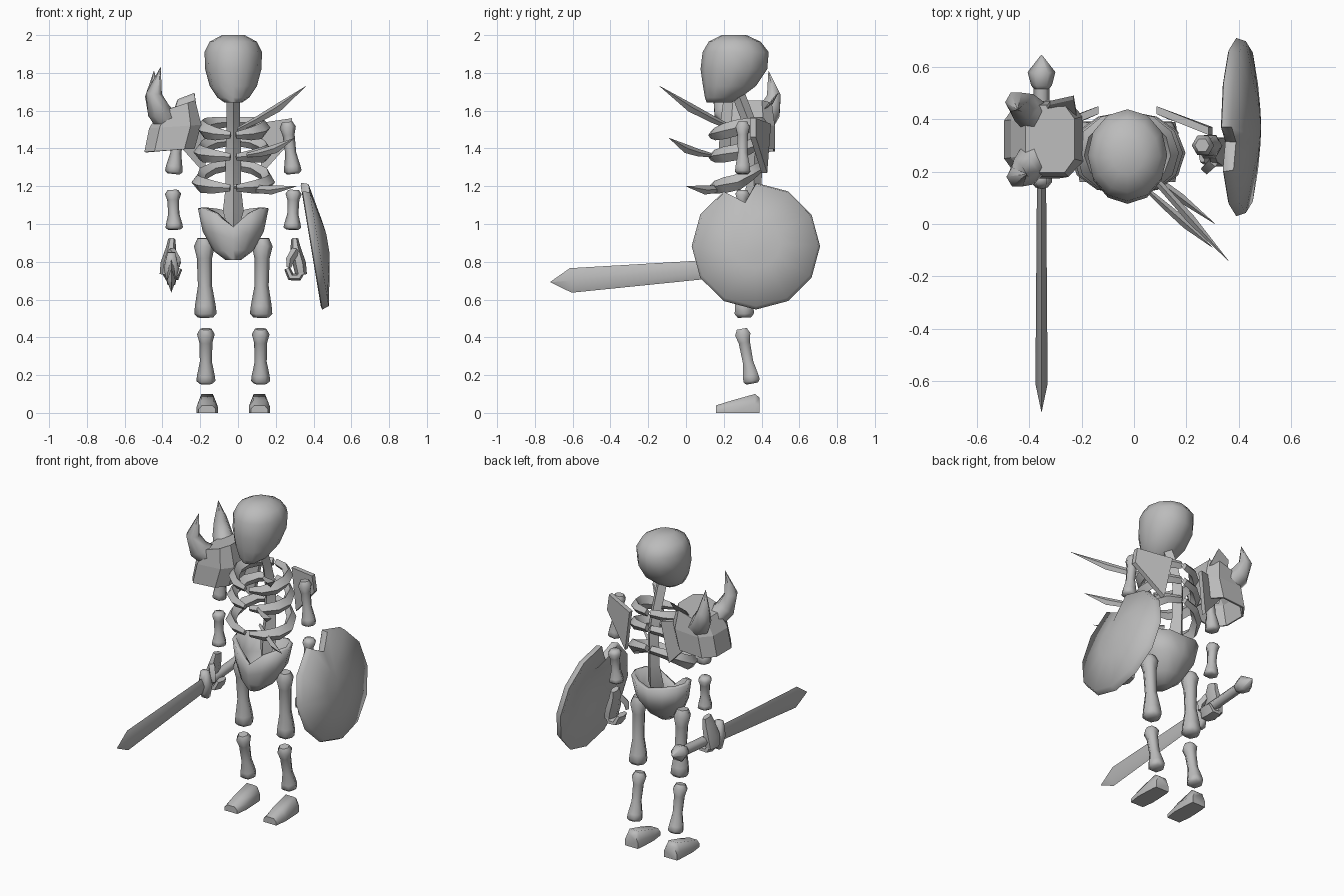
import bpy, bmesh
from math import sin, cos, pi, radians
from mathutils import Vector

cube = bpy.data.objects.get("Cube")
if cube:
    bpy.data.objects.remove(cube, do_unlink=True)

CX = -0.025          # body centre line
parts = []

grey = bpy.data.materials.new("plain grey")
grey.use_nodes = True
grey.diffuse_color = (0.5, 0.5, 0.5, 1)
grey.node_tree.nodes["Principled BSDF"].inputs["Base Color"].default_value = (0.5, 0.5, 0.5, 1)


def loft(name, rings, caps=(True, True)):
    """Skin a list of equal-length vertex rings."""
    bm = bmesh.new()
    loops = [[bm.verts.new(p) for p in ring] for ring in rings]
    n = len(loops[0])
    for a, b in zip(loops, loops[1:]):
        for i in range(n):
            j = (i + 1) % n
            bm.faces.new((a[i], a[j], b[j], b[i]))
    if caps[0]:
        bm.faces.new(loops[0])
    if caps[1]:
        bm.faces.new(loops[-1])
    bmesh.ops.recalc_face_normals(bm, faces=bm.faces)
    mesh = bpy.data.meshes.new(name)
    bm.to_mesh(mesh)
    bm.free()
    mesh.materials.append(grey)
    ob = bpy.data.objects.new(name, mesh)
    bpy.context.collection.objects.link(ob)
    parts.append(ob)
    return ob


def tube(name, path, radii, sides=6, squash=1.0, ref=(0, 1, 0)):
    """Tapered tube along a path; squash scales it across the ref direction."""
    pts = [Vector(p) for p in path]
    rings = []
    for i, p in enumerate(pts):
        t = (pts[min(i + 1, len(pts) - 1)] - pts[max(i - 1, 0)]).normalized()
        side = t.cross(Vector(ref)).normalized()
        up = side.cross(t)
        rings.append([p + radii[i] * (side * squash * cos(2 * pi * k / sides)
                                      + up * sin(2 * pi * k / sides)) for k in range(sides)])
    return loft(name, rings)


def oval(z, hw, y0, y1, n=12):
    """Horizontal oval ring, one vertex at the back."""
    return [(CX + hw * sin(2 * pi * k / n),
             (y0 + y1) / 2 + (y1 - y0) / 2 * cos(2 * pi * k / n), z) for k in range(n)]


def bone(name, top, bottom, r):
    """Bone with a knob at each end."""
    a, b = Vector(top), Vector(bottom)
    steps = (0, 0.1, 0.25, 0.6, 0.85, 0.95, 1)
    scale = (0.65, 1.0, 0.74, 0.68, 1.0, 1.08, 0.75)
    tube(name, [a.lerp(b, s) for s in steps], [r * k for k in scale])


def solidify(ob, t):
    mod = ob.modifiers.new("thickness", "SOLIDIFY")
    mod.thickness = t
    mod.offset = 0


# Skull
loft("skull", [oval(*r) for r in (
    (1.642, 0.045, 0.11, 0.24), (1.67, 0.085, 0.10, 0.29), (1.73, 0.125, 0.09, 0.37),
    (1.82, 0.149, 0.077, 0.43), (1.91, 0.152, 0.088, 0.438), (1.965, 0.125, 0.12, 0.395),
    (2.0, 0.06, 0.19, 0.32))])

# Spine
tube("spine", [(CX, 0.28, 1.68), (CX, 0.33, 1.55), (CX, 0.365, 1.4), (CX, 0.36, 1.2),
               (CX, 0.34, 1.07), (CX, 0.31, 0.975)],
     (0.035, 0.035, 0.04, 0.04, 0.055, 0.03), sides=4)

# Rib hoops, each half swept from the spine to the breast
for label, hw, back, mid, front in (("upper", 0.165, 1.54, 1.51, 1.47),
                                    ("middle", 0.18, 1.44, 1.38, 1.355),
                                    ("lower", 0.19, 1.31, 1.22, 1.19)):
    for s, side in ((1, "left"), (-1, "right")):
        path = []
        for k in range(7):
            a = radians(4 + k * 28.5)
            z = mid + (back - mid) * max(cos(a), 0) + (mid - front) * min(cos(a), 0)
            path.append((CX + s * hw * sin(a), 0.27 + 0.14 * cos(a), z))
        tube(f"{label}_rib_{side}", path, (0.025, 0.032, 0.038, 0.042, 0.042, 0.034, 0.018),
             sides=4, squash=0.75, ref=(0, 0, 1))

# Thin spikes stuck in the chest
for label, a, b in (("upper", (0.0, 0.26, 1.5), (0.36, -0.14, 1.73)),
                    ("middle", (0.05, 0.13, 1.365), (0.30, -0.09, 1.455)),
                    ("lower", (-0.02, 0.25, 1.2), (0.31, 0.0, 1.2))):
    a, b = Vector(a), Vector(b)
    sag = Vector((0, 0, -0.02))
    tube(f"{label}_spike", [a, a.lerp(b, 0.3) + sag * 0.7, a.lerp(b, 0.6) + sag, b],
         (0.012, 0.02, 0.024, 0.001), sides=4, squash=0.7, ref=(0, 0, 1))

# Pelvis: an open bowl, its rim high at the hips and back and dipping in front
rings = [oval(0.82, 0.035, 0.17, 0.27), oval(0.865, 0.095, 0.155, 0.33)]
for lift, hw, back in ((0.45, 0.15, 0.4), (1.0, 0.175, 0.42)):
    rings.append([(x, y, z + lift * (0.22 - (0.025 if y > 0.3 else 0.1)
                                     * max(0, 1 - abs(x - CX) / 0.12)))
                  for x, y, z in oval(0.865, hw, 0.15, back)])
solidify(loft("pelvis", rings, caps=(True, False)), 0.025)

# Limbs, feet, hands and shoulder blades on both sides
for s, side in ((1, "left"), (-1, "right")):
    def at(dx, y, z):
        return (CX + s * dx, y, z)

    bone(f"thigh_{side}", at(0.154, 0.29, 0.925), at(0.147, 0.31, 0.505), 0.055)
    bone(f"shin_{side}", at(0.145, 0.295, 0.445), at(0.145, 0.35, 0.155), 0.047)
    bone(f"upper_arm_{side}", at(0.285, 0.3, 1.54), at(0.317, 0.3, 1.265), 0.043)
    bone(f"forearm_{side}", at(0.32, 0.3, 1.18), at(0.312, 0.29, 0.97), 0.043)

    # Wedge foot
    loft(f"foot_{side}", [[at(0.138 - w, y, 0), at(0.138 + w, y, 0), at(0.138 + w, y, h * 0.5),
                           at(0.138 + 0.6 * w, y, h), at(0.138 - 0.6 * w, y, h),
                           at(0.138 - w, y, h * 0.5)]
                          for y, w, h in ((0.16, 0.045, 0.04), (0.24, 0.056, 0.065),
                                          (0.365, 0.05, 0.1), (0.39, 0.045, 0.08))])

    # Palm, curled fingers as one block, and thumb
    tube(f"palm_{side}", [at(0.325, 0.29, 0.92), at(0.33, 0.28, 0.87), at(0.35, 0.275, 0.79),
                          at(0.36, 0.275, 0.73)], (0.035, 0.05, 0.064, 0.055), squash=0.55)
    tube(f"fingers_{side}", [at(0.36, 0.275, 0.75), at(0.345, 0.275, 0.72),
                             at(0.305, 0.275, 0.72), at(0.285, 0.275, 0.765)],
         (0.055, 0.062, 0.06, 0.045), squash=0.36)
    tube(f"thumb_{side}", [at(0.33, 0.24, 0.86), at(0.30, 0.21, 0.81), at(0.295, 0.21, 0.77)],
         (0.024, 0.022, 0.012), sides=4)

    # Shoulder blade plate
    blade = [at(0.11, 0.45, 1.53), at(0.31, 0.37, 1.56), at(0.325, 0.37, 1.46), at(0.155, 0.43, 1.27)]
    loft(f"shoulder_blade_{side}", [blade, [(x, y - 0.03, z) for x, y, z in blade]])


# Spiked shoulder guard, open underneath, flat panels with the top sloping outwards
def guard_ring(z, slope, x0, x1, y0, y1):
    cx, cy, hx, hy = (x0 + x1) / 2, (y0 + y1) / 2, (x1 - x0) / 2, (y1 - y0) / 2
    return [(cx + hx * u, cy + hy * v, z + slope * u) for u, v in (
        (1, 0.6), (0.6, 1), (-0.6, 1), (-1, 0.5), (-1, -0.5), (-0.6, -1), (0.6, -1), (1, -0.6))]


solidify(loft("shoulder_guard", [guard_ring(1.39, 0.01, -0.49, -0.235, 0.18, 0.465),
                                 guard_ring(1.515, 0.01, -0.465, -0.2, 0.185, 0.465),
                                 guard_ring(1.62, 0.03, -0.41, -0.23, 0.2, 0.45)],
              caps=(False, True)), 0.012)
flap = [(-0.34, 0.44, 1.6), (-0.22, 0.43, 1.62), (-0.23, 0.49, 1.695), (-0.32, 0.47, 1.66)]
loft("shoulder_flap", [flap, [(x, y - 0.015, z - 0.01) for x, y, z in flap]])
for label, horn in (
        ("front", ((-0.38, 0.25, 1.55), (-0.42, 0.2, 1.6), (-0.445, 0.18, 1.69), (-0.41, 0.19, 1.83))),
        ("back", ((-0.38, 0.41, 1.55), (-0.42, 0.445, 1.6), (-0.45, 0.465, 1.68), (-0.445, 0.437, 1.81)))):
    tube(f"{label}_horn", horn, (0.066, 0.062, 0.042, 0.001), sides=6)

# Sword running along y, tilted slightly down to the tip
SX = -0.353


def on_sword(y):
    return (SX, y, 0.75 + 0.08 * y)


up = (0, 0, 1)
tube("sword_blade", [on_sword(y) for y in (0.18, -0.61, -0.717)], (0.048, 0.065, 0.002),
     sides=4, squash=0.36, ref=up)
tube("sword_guard", [on_sword(y) for y in (0.21, 0.19, 0.16, 0.14)], (0.06, 0.1, 0.1, 0.06),
     sides=6, squash=0.4, ref=up)
tube("sword_grip", [on_sword(y) for y in (0.54, 0.17)], (0.03, 0.03), ref=up)
tube("sword_pommel", [on_sword(y) for y in (0.51, 0.53, 0.58, 0.645)],
     (0.025, 0.04, 0.053, 0.002), sides=6, ref=up)

# Round shield with a notch in its rim, tilted outwards at the foot
centre = Vector((0.405, 0.37, 0.885))
down = Vector((0.11, 0, -0.66)).normalized()
across = Vector((0, 1, 0))
normal = down.cross(across)
angles = sorted([90 + 30 * k for k in range(12)] + [104])


def shield_ring(r, offset, notch=None):
    return [centre + normal * offset + (notch if notch and a == 104 else r)
            * (across * cos(radians(a)) - down * sin(radians(a))) for a in angles]


loft("shield", [shield_ring(0.04, 0.04), shield_ring(0.15, 0.025), shield_ring(0.325, -0.02, 0.23),
                shield_ring(0.34, -0.015, 0.23), shield_ring(0.328, 0.022, 0.235),
                shield_ring(0.13, 0.06), shield_ring(0.05, 0.072)])

# Smooth shading with sharp edges kept
bpy.ops.object.select_all(action="DESELECT")
for ob in parts:
    ob.select_set(True)
bpy.context.view_layer.objects.active = parts[0]
bpy.ops.object.shade_smooth_by_angle(angle=radians(62))
for ob in parts:
    if ob.name.startswith("shoulder"):
        ob.data.shade_flat()
